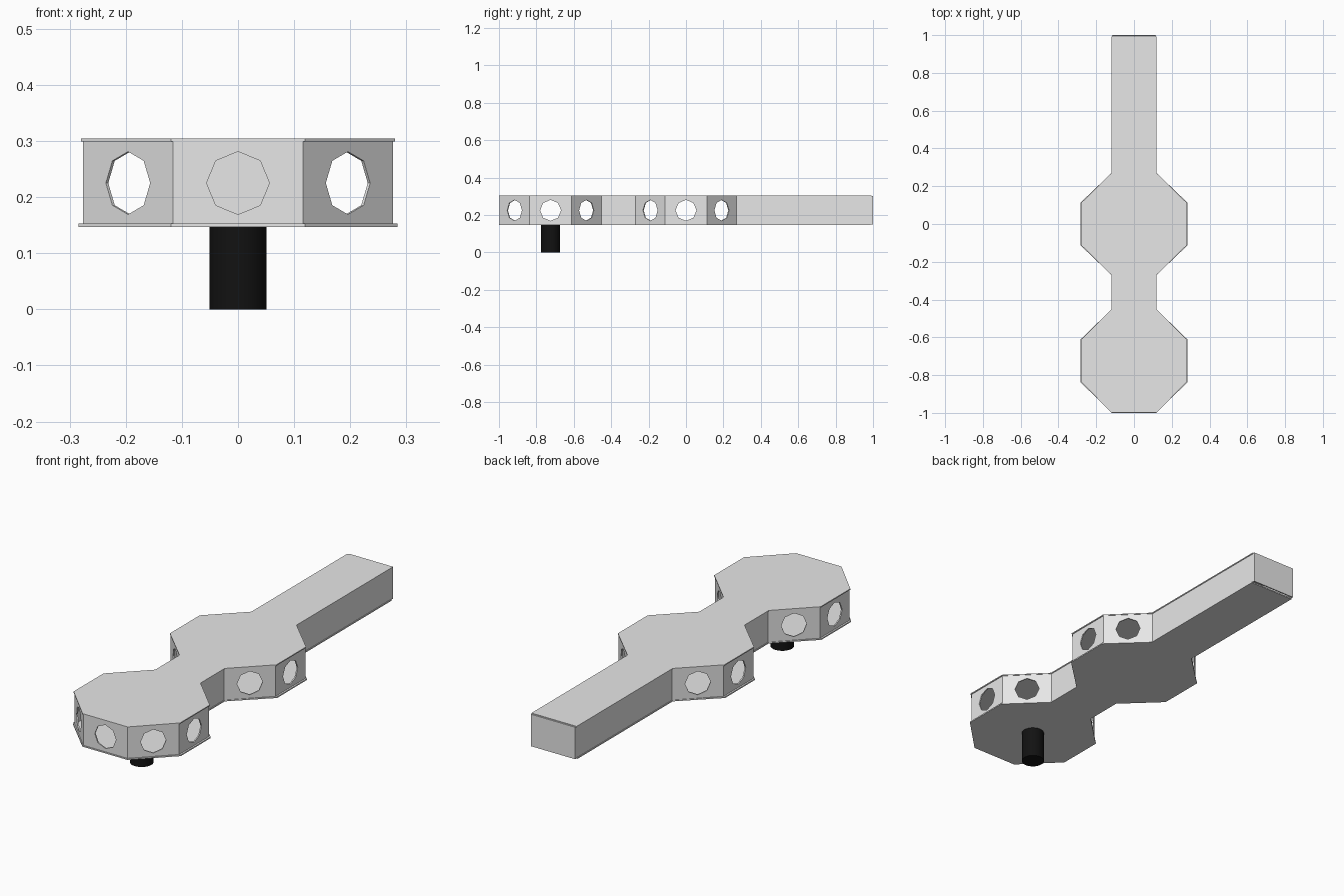
import bpy, bmesh, math
from mathutils import Vector

if "Cube" in bpy.data.objects:
    bpy.data.objects.remove(bpy.data.objects["Cube"])


def material(name, v):
    m = bpy.data.materials.new(name)
    m.diffuse_color = (v, v, v, 1)
    m.use_nodes = True
    m.node_tree.nodes["Principled BSDF"].inputs["Base Color"].default_value = m.diffuse_color
    return m


GREY = material("light grey hull", 0.8)
BLACK = material("black post", 0.006)


def add_object(name, bm, mat):
    mesh = bpy.data.meshes.new(name)
    bm.to_mesh(mesh)
    bm.free()
    mesh.materials.append(mat)
    ob = bpy.data.objects.new(name, mesh)
    bpy.context.collection.objects.link(ob)
    return ob


# Plan outline: two octagonal rooms joined by a narrow corridor (counter-clockwise)
def outline(wide, narrow, front, end):
    right = [(narrow, front), (wide, -0.836), (wide, -0.612), (narrow, -0.452),
             (narrow, -0.27), (wide, -0.112), (wide, 0.112), (narrow, 0.27),
             (narrow, end)]
    return right + [(-x, y) for x, y in reversed(right)]


# Thin floor and roof plates
def plate(name, pts, z0, z1):
    bm = bmesh.new()
    low = [bm.verts.new((x, y, z0)) for x, y in pts]
    top = [bm.verts.new((x, y, z1)) for x, y in pts]
    bm.faces.new(low[::-1])
    bm.faces.new(top)
    n = len(pts)
    for i in range(n):
        j = (i + 1) % n
        bm.faces.new((low[i], low[j], top[j], top[i]))
    return add_object(name, bm, GREY)


plate("floor_plate", outline(0.284, 0.119, -1.0, 0.986), 0.147, 0.153)
plate("roof_plate", outline(0.280, 0.119, -0.999, 0.992), 0.299, 0.304)

# Walls: one panel per outline edge, room panels get an octagonal porthole
Z0, Z1, ZC, R = 0.150, 0.302, 0.225, 0.056
pts = outline(0.276, 0.116, -0.997, 1.0)
bm = bmesh.new()
for i, p in enumerate(pts):
    a, b = Vector(p), Vector(pts[(i + 1) % len(pts)])
    d = (b - a).normalized()
    out = Vector((d.y, -d.x, 0))
    mid = (a + b) / 2
    length = (b - a).length

    def point(u, z):
        q = mid + d * u
        return bm.verts.new((q.x, q.y, z))

    h = length / 2
    loops = [[point(-h, Z0), point(h, Z0), point(h, Z1), point(-h, Z1)]]
    if 0.2 < length < 0.26 and mid.y < 0.9:
        loops.append([point(R * math.cos(k * math.pi / 4),
                            ZC + R * math.sin(k * math.pi / 4)) for k in range(8)])
        edges = [bm.edges.new((l[k], l[(k + 1) % len(l)]))
                 for l in loops for k in range(len(l))]
        res = bmesh.ops.triangle_fill(bm, edges=edges, use_beauty=True, normal=out)
        faces = [g for g in res["geom"] if isinstance(g, bmesh.types.BMFace)]
    else:
        faces = [bm.faces.new(loops[0])]
    for f in faces:
        f.normal_update()
        if f.normal.dot(out) < 0:
            f.normal_flip()
bmesh.ops.remove_doubles(bm, verts=bm.verts[:], dist=0.0005)
walls = add_object("porthole_walls", bm, GREY)
mod = walls.modifiers.new("thickness", "SOLIDIFY")
mod.thickness = 0.006
mod.offset = -1
mod.use_even_offset = True

# Round support post under the front room
bpy.ops.mesh.primitive_cylinder_add(vertices=32, radius=0.051, depth=0.149,
                                    location=(0, -0.724, 0.0745))
post = bpy.context.object
post.name = "support_post"
post.data.materials.append(BLACK)
bpy.ops.object.shade_smooth_by_angle()
